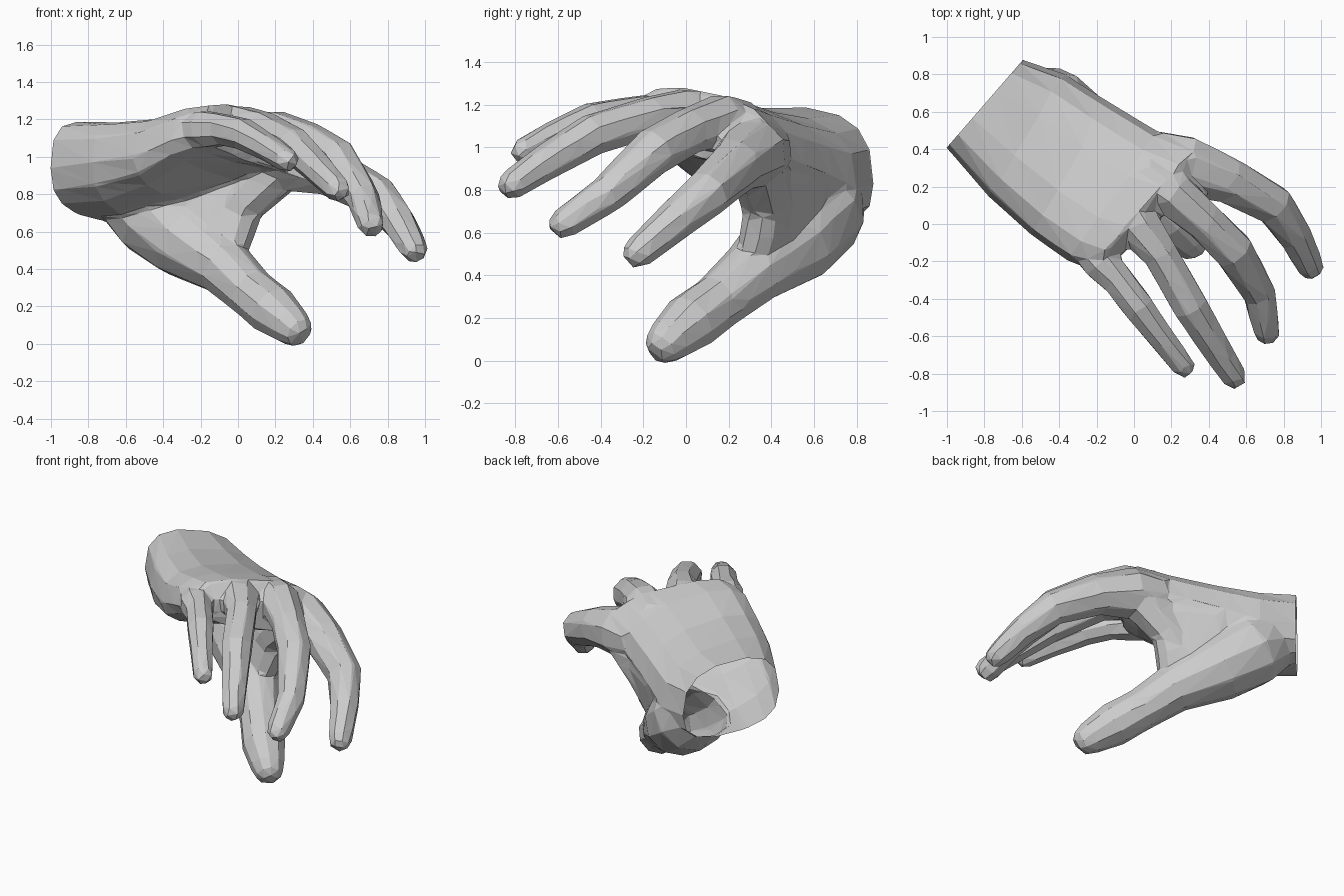
import bpy, bmesh
from math import sin, cos, pi, copysign
from mathutils import Vector

if "Cube" in bpy.data.objects:
    bpy.data.objects.remove(bpy.data.objects["Cube"])

UP = Vector((0, 0, 1))


def loft(bm, rings):
    """Closed solid through rings of equal length."""
    vs = [[bm.verts.new(p) for p in r] for r in rings]
    n = len(vs[0])
    faces = [bm.faces.new(vs[0][::-1]), bm.faces.new(vs[-1])]
    for a, b in zip(vs, vs[1:]):
        for i in range(n):
            j = (i + 1) % n
            faces.append(bm.faces.new((a[i], a[j], b[j], b[i])))
    bmesh.ops.recalc_face_normals(bm, faces=faces)


def tube(bm, path, n=8):
    """Digit: path of (x, y, z, radius) with a rounded tip."""
    pts = [Vector(p[:3]) for p in path]
    rad = [p[3] * 1.08 for p in path]
    end = (pts[-1] - pts[-2]).normalized()
    r = rad[-1]
    pts += [pts[-1] + end * r * 0.6, pts[-1] + end * r * 0.92]
    rad += [r * 0.8, r * 0.45]
    rings = []
    for i, p in enumerate(pts):
        t = (pts[min(i + 1, len(pts) - 1)] - pts[max(i - 1, 0)]).normalized()
        s = t.cross(UP).normalized()
        u = s.cross(t)
        rings.append([p + s * rad[i] * cos(a) + u * rad[i] * sin(a)
                      for a in ((k + 0.5) * 2 * pi / n for k in range(n))])
    loft(bm, rings)


def section(p, q, top, low, axis=UP, n=14):
    """Rounded section from edge p to edge q, with thickness along axis."""
    p, q = Vector(p), Vector(q)
    mid, half = (p + q) / 2, (q - p) / 2
    ring = []
    for k in range(n):
        c, s = cos(2 * pi * k / n), sin(2 * pi * k / n)
        h = (top if s > 0 else low) * copysign(abs(s) ** 0.75, s)
        ring.append(mid + half * copysign(abs(c) ** 0.75, c) + axis * h)
    return ring


bm = bmesh.new()

# Palm and wrist (first section overshoots and is trimmed later)
loft(bm, [
    section((-1.06, .47, .93), (-.65, .93, .83), .29, .21),
    section((-1.0, .405, .94), (-.59, .875, .83), .29, .21),
    section((-.78, .15, .97), (-.37, .8, .82), .27, .22),
    section((-.55, -.06, 1.0), (-.13, .65, .88), .25, .16),
    section((-.35, -.2, 1.09), (.12, .5, .94), .23, .11),
    section((-.23, -.24, 1.13), (.33, .41, 1.0), .20, .11),
    section((-.12, -.21, 1.11), (.40, .28, .97), .11, .09)])

# Web of flesh between thumb and index finger
OUT = Vector((.5, .82, .1)).normalized()
loft(bm, [
    section((-.55, .57, .66), (-.46, .68, .9), .13, .15, OUT, 10),
    section((-.30, .48, .46), (-.19, .57, .97), .14, .19, OUT, 10),
    section((-.13, .38, .40), (0, .47, 1.0), .12, .16, OUT, 10),
    section((-.02, .31, .40), (.17, .40, 1.0), .09, .11, OUT, 10),
    section((.03, .29, .46), (.2, .38, .94), .04, .05, OUT, 10)])
tube(bm, [(-.06, .4, .62, .1), (.03, .38, .76, .12), (.2, .34, .92, .13)])

# Thumb
tube(bm, [(-.62, .66, .84, .18), (-.45, .605, .70, .225), (-.28, .49, .555, .2),
          (-.07, .31, .41, .145), (.07, .15, .275, .125), (.185, .02, .18, .13),
          (.29, -.085, .092, .1)], n=10)
# Little finger
tube(bm, [(-.3, -.06, 1.13, .085), (-.18, -.2, 1.145, .1), (-.08, -.31, 1.145, .083),
          (.02, -.44, 1.125, .083), (.14, -.6, 1.06, .071), (.26, -.755, .985, .062)])
# Ring finger
tube(bm, [(-.12, .14, 1.14, .1), (.02, -.01, 1.155, .115), (.14, -.16, 1.145, .093),
          (.3, -.44, 1.06, .094), (.43, -.65, .935, .08), (.53, -.81, .83, .068)])
# Middle finger
tube(bm, [(.05, .28, 1.11, .1), (.2, .17, 1.125, .12), (.37, .02, 1.08, .103),
          (.53, -.14, .99, .105), (.67, -.37, .78, .085), (.71, -.57, .645, .07)])
# Index finger
tube(bm, [(.1, .38, .98, .12), (.27, .315, .975, .155), (.5, .235, .915, .122),
          (.75, .1, .785, .105), (.86, -.06, .65, .088), (.94, -.22, .51, .072)])

me = bpy.data.meshes.new("hand")
bm.to_mesh(me)
bm.free()
hand = bpy.data.objects.new("hand", me)
bpy.context.collection.objects.link(hand)
bpy.context.view_layer.objects.active = hand

# Fuse the parts into one skin, soften the joins, reduce to low-poly facets
m = hand.modifiers.new("fuse", 'REMESH')
m.mode, m.voxel_size = 'VOXEL', .016
bpy.ops.object.modifier_apply(modifier=m.name)
m = hand.modifiers.new("soften", 'SMOOTH')
m.factor, m.iterations = .5, 5
bpy.ops.object.modifier_apply(modifier=m.name)
m = hand.modifiers.new("facet", 'DECIMATE')
m.ratio = 1300 / (2 * len(hand.data.polygons))
bpy.ops.object.modifier_apply(modifier=m.name)

# Trim the wrist to an open end
bm = bmesh.new()
bm.from_mesh(hand.data)
bmesh.ops.bisect_plane(bm, geom=bm.verts[:] + bm.edges[:] + bm.faces[:],
                       plane_co=(-.8, .64, 0), plane_no=(-.755, .656, 0),
                       clear_outer=True)
for f in bm.faces:
    f.smooth = False
bm.to_mesh(hand.data)
bm.free()
